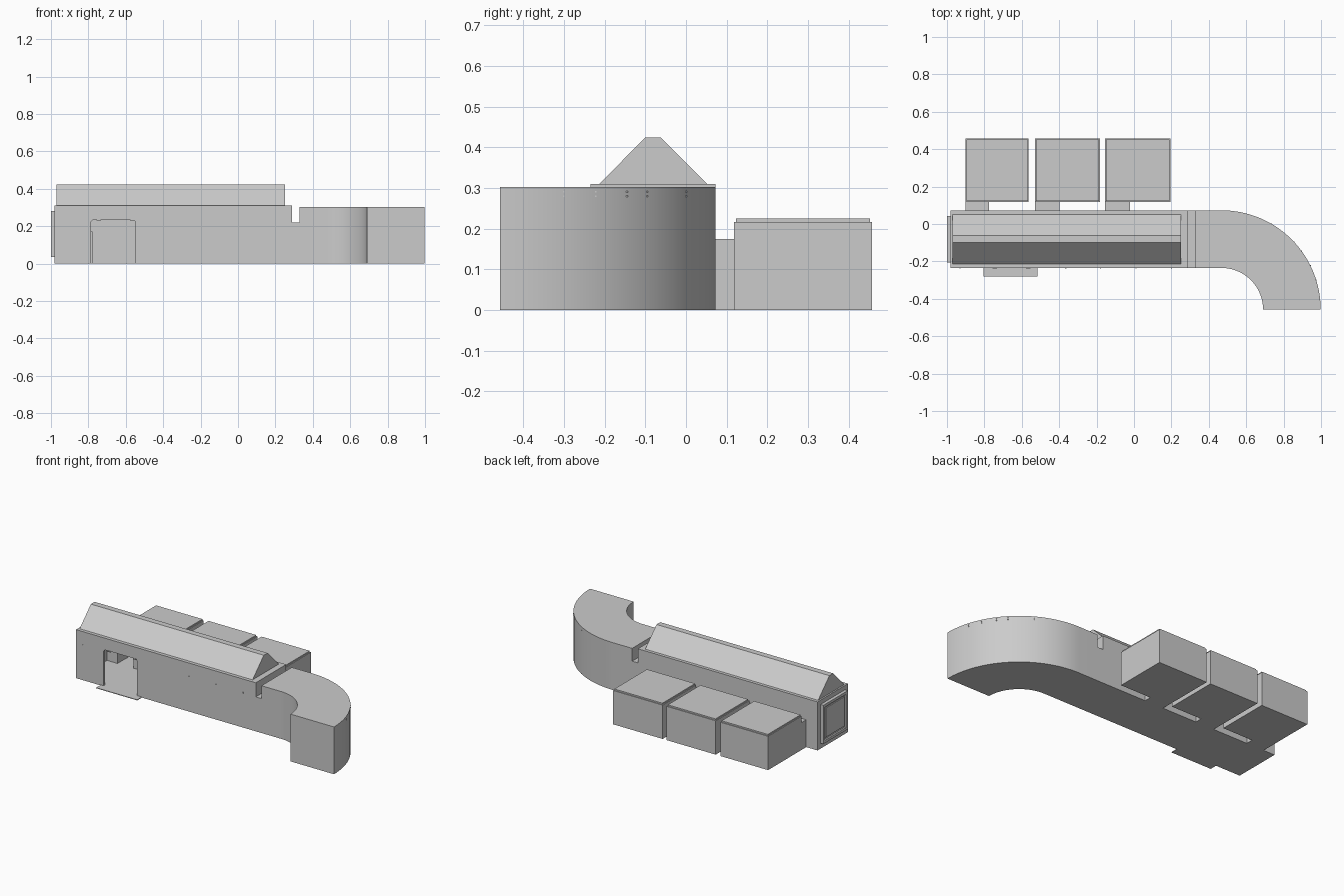
import bpy, bmesh
from math import cos, sin, pi, radians, asin
from mathutils import Matrix

cube = bpy.data.objects.get("Cube")
if cube:
    bpy.data.objects.remove(cube)

grey = bpy.data.materials.new("light grey")
grey.use_nodes = True
colour = (0.6, 0.6, 0.6, 1)
grey.diffuse_color = colour
grey.node_tree.nodes["Principled BSDF"].inputs["Base Color"].default_value = colour


def finish(name, bm):
    bmesh.ops.recalc_face_normals(bm, faces=bm.faces)
    mesh = bpy.data.meshes.new(name)
    bm.to_mesh(mesh)
    bm.free()
    mesh.materials.append(grey)
    obj = bpy.data.objects.new(name, mesh)
    bpy.context.collection.objects.link(obj)
    return obj


def prism(name, points, axis, low, high):
    """Extrude a 2D outline along an axis; outline uses the other two axes."""
    place = {"x": lambda p: (low, p[0], p[1]),
             "y": lambda p: (p[0], low, p[1]),
             "z": lambda p: (p[0], p[1], low)}[axis]
    bm = bmesh.new()
    face = bm.faces.new([bm.verts.new(place(p)) for p in points])
    new = bmesh.ops.extrude_face_region(bm, geom=[face])["geom"]
    shift = [high - low if a == axis else 0 for a in "xyz"]
    bmesh.ops.translate(bm, vec=shift, verts=[v for v in new if isinstance(v, bmesh.types.BMVert)])
    return finish(name, bm)


def box(name, x0, x1, y0, y1, z0, z1):
    return prism(name, [(x0, y0), (x1, y0), (x1, y1), (x0, y1)], "z", z0, z1)


def cut(target, cutter):
    """Subtract the cutter, then discard it."""
    cutter.hide_render = True
    mod = target.modifiers.new("opening", "BOOLEAN")
    mod.operation = "DIFFERENCE"
    mod.solver = "EXACT"
    mod.object = cutter
    bpy.context.view_layer.objects.active = target
    bpy.ops.object.modifier_apply(modifier=mod.name)
    bpy.data.objects.remove(cutter)


FRONT, BACK, TOP = -0.235, 0.072, 0.31
WALL = 0.012

# Hollow main hall with a chamfered doorway
hall = box("main_hall", -0.98, 0.29, FRONT, BACK, 0, TOP)
cut(hall, box("hall_space", -0.968, 0.278, FRONT + WALL, BACK - WALL, 0.004, 0.298))
cut(hall, prism("door_space", [(-0.785, 0.004), (-0.55, 0.004), (-0.55, 0.225), (-0.56, 0.235),
                               (-0.775, 0.235), (-0.785, 0.225)], "y", FRONT - 0.02, FRONT + 0.03))
box("door_step", -0.805, -0.515, -0.282, FRONT, 0, 0.004)
for x in (-0.745, -0.565):
    box("door_hinge", x - 0.012, x + 0.012, FRONT - 0.003, FRONT, 0.23, 0.237)

# Pitched roof with a flat ridge
prism("pitched_roof", [(-0.213, TOP), (-0.10, 0.424), (-0.062, 0.424), (0.052, TOP)], "x", -0.97, 0.252)

# Three rear chambers, each joined to the hall by a short passage
for left, right, passage_right in ((-0.90, -0.563, -0.775), (-0.53, -0.183, -0.398), (-0.155, 0.195, -0.022)):
    chamber = box("rear_chamber", left, right, 0.118, 0.457, 0, 0.216)
    cut(chamber, box("chamber_space", left + 0.008, right - 0.008, 0.126, 0.449, 0.004, 0.208))
    passage = box("passage", left, passage_right, BACK, 0.118, 0, 0.175)
    for part in (hall, chamber, passage):
        cut(part, box("passage_space", left + 0.006, passage_right - 0.004, 0.05, 0.135, 0.004, 0.169))
    box("chamber_lid", left + 0.005, right - 0.005, 0.123, 0.452, 0.216, 0.225)

# Low link between the hall and the corridor
box("corridor_link", 0.29, 0.33, FRONT, BACK, 0, 0.22)

# Corridor that runs straight and then bends to the front
cx, cy, outer, inner, steps = 0.468, -0.457, 0.53, 0.222, 32
arc = [pi / 2 * i / steps for i in range(steps + 1)]
outline = [(cx + outer * cos(a), cy + outer * sin(a)) for a in arc]
outline += [(0.33, BACK), (0.33, FRONT)]
outline += [(cx + inner * cos(a), cy + inner * sin(a)) for a in reversed(arc)]
corridor = prism("curved_corridor", outline, "z", 0, 0.302)
bpy.ops.object.select_all(action="DESELECT")
corridor.select_set(True)
bpy.context.view_layer.objects.active = corridor
bpy.ops.object.shade_smooth_by_angle(angle=radians(30))

# Framed panel on the closed end of the hall
frame = box("end_frame", -1.0, -0.98, -0.205, 0.042, 0.035, 0.282)
cut(frame, box("frame_recess", -1.01, -0.99, -0.188, 0.025, 0.052, 0.265))
box("end_panel", -0.996, -0.99, -0.175, 0.012, 0.065, 0.252)

# Tiny paired studs around the outside of the bend
for y in (-0.30, -0.222, -0.145, -0.095, 0.0):
    a = asin((y - cy) / outer)
    for z in (0.28, 0.291):
        bm = bmesh.new()
        bmesh.ops.create_cube(bm, size=0.004, matrix=Matrix.Translation(
            (cx + outer * cos(a), cy + outer * sin(a), z)))
        finish("bend_stud", bm)

# Tiny studs along the hall front
for x in (-0.93, -0.365, -0.18, 0.01, 0.2):
    box("wall_stud", x - 0.003, x + 0.003, FRONT - 0.002, FRONT, 0.22, 0.226)
